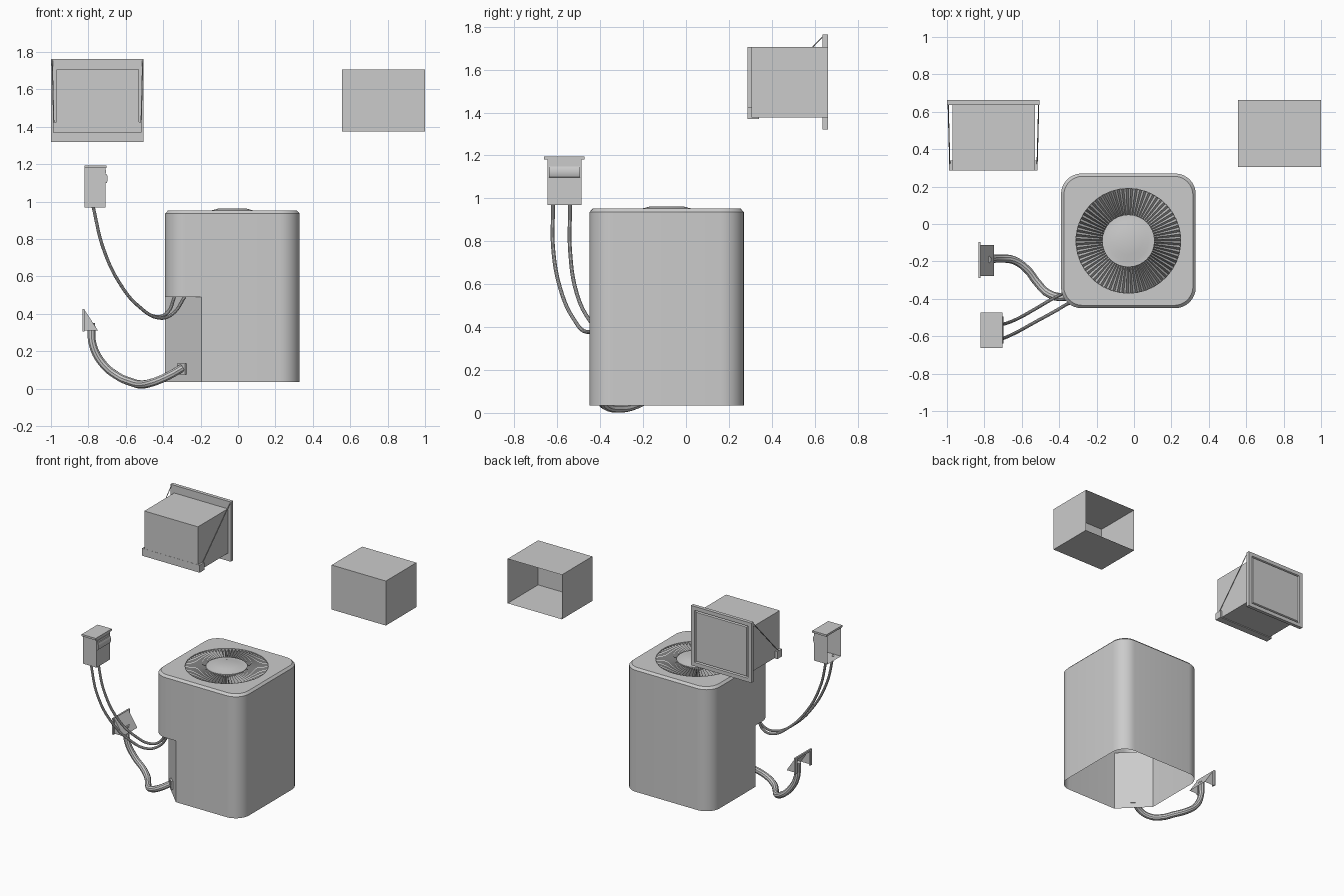
import bpy, bmesh
from math import cos, sin, pi, radians
from mathutils import Matrix, Vector

if "Cube" in bpy.data.objects:
    bpy.data.objects.remove(bpy.data.objects["Cube"])


def make(name, verts, faces, smooth=False):
    me = bpy.data.meshes.new(name)
    me.from_pydata(verts, [], faces)
    bm = bmesh.new()
    bm.from_mesh(me)
    bmesh.ops.recalc_face_normals(bm, faces=bm.faces)
    bm.to_mesh(me)
    bm.free()
    ob = bpy.data.objects.new(name, me)
    bpy.context.collection.objects.link(ob)
    if smooth:
        smooth_shade(ob)
    return ob


def smooth_shade(ob):
    bpy.ops.object.select_all(action='DESELECT')
    ob.select_set(True)
    bpy.context.view_layer.objects.active = ob
    bpy.ops.object.shade_smooth_by_angle(angle=radians(30))


def box(name, x, y, z, open_side=None, rot=0, insets=()):
    """Box from (min, max) ranges; open_side drops one face, insets step that +y face in."""
    bm = bmesh.new()
    size = (x[1] - x[0], y[1] - y[0], z[1] - z[0])
    mid = ((x[0] + x[1]) / 2, (y[0] + y[1]) / 2, (z[0] + z[1]) / 2)
    bmesh.ops.create_cube(bm, size=1, matrix=Matrix.Diagonal((*size, 1)))
    bm.normal_update()
    if open_side:
        bmesh.ops.delete(bm, geom=[f for f in bm.faces if f.normal.dot(Vector(open_side)) > 0.9],
                         context='FACES_ONLY')
    if insets:
        face = [f for f in bm.faces if f.normal.y > 0.9]
        for t, d in insets:
            bmesh.ops.inset_individual(bm, faces=face, thickness=t, depth=d)
    bm.transform(Matrix.Translation(mid) @ Matrix.Rotation(rot, 4, 'Z'))
    me = bpy.data.meshes.new(name)
    bm.to_mesh(me)
    bm.free()
    ob = bpy.data.objects.new(name, me)
    bpy.context.collection.objects.link(ob)
    return ob


def tube(name, pts, r, sides=3):
    cu = bpy.data.curves.new(name, 'CURVE')
    cu.dimensions = '3D'
    cu.bevel_depth, cu.bevel_resolution, cu.resolution_u = r, sides, 8
    cu.use_fill_caps = True
    sp = cu.splines.new('BEZIER')
    sp.bezier_points.add(len(pts) - 1)
    for b, p in zip(sp.bezier_points, pts):
        b.co = p
        b.handle_left_type = b.handle_right_type = 'AUTO'
    ob = bpy.data.objects.new(name, cu)
    bpy.context.collection.objects.link(ob)
    bpy.ops.object.select_all(action='DESELECT')
    ob.select_set(True)
    bpy.context.view_layer.objects.active = ob
    bpy.ops.object.convert(target='MESH')
    smooth_shade(bpy.context.object)


def ring_quads(a, b):
    n = len(a)
    return [(a[i], a[(i + 1) % n], b[(i + 1) % n], b[i]) for i in range(n)]


# Condenser cabinet: rounded square shell, open below, front-left corner cut away
CX, CY, CUT = -0.03, -0.09, 0.195


def outline(h, r, z):
    pts = []
    for c, (sx, sy) in enumerate([(1, 1), (-1, 1), (-1, -1), (1, -1)]):
        if c == 2:
            pts.append((CX - h, CY - h + CUT, z))
        for k in range(9):
            a = (c + k / 8) * pi / 2
            pts.append((CX + sx * (h - r) + r * cos(a), CY + sy * (h - r) + r * sin(a), z))
        if c == 2:
            pts.append((CX - h + CUT, CY - h, z))
    return pts


N = 38
verts = outline(0.36, 0.11, 0.49) + outline(0.36, 0.11, 0.936) + outline(0.345, 0.1, 0.952)
for rz in (0.952, 0.915):
    verts += [(CX + 0.28 * cos((i + .5) * 2 * pi / N), CY + 0.28 * sin((i + .5) * 2 * pi / N), rz)
              for i in range(N)]
rings = [list(range(k * N, k * N + N)) for k in range(5)]
faces = [q for a, b in zip(rings, rings[1:]) for q in ring_quads(a, b)]
keep = [i for i in range(N) if not 19 <= i <= 27]
low = list(range(len(verts), len(verts) + len(keep)))
verts += [(verts[i][0], verts[i][1], 0.035) for i in keep]
faces += ring_quads(low, keep)
faces.append(tuple(range(18, 29)))
faces = [f for f in faces if f[2:] != (28, 18)] + [f for f in faces if f[2:] == (28, 18)]
make("condenser_cabinet", verts, faces, True)

# Fan grille: pleated radial louvres
B = 72
verts = []
for i in range(2 * B):
    a = i * pi / B
    z = 0.951 if i % 2 else 0.922
    verts += [(CX + r * cos(a), CY + r * sin(a), z) for r in (0.135, 0.28)]
make("fan_grille", verts, ring_quads(range(0, 4 * B, 2), range(1, 4 * B, 2)))

# Fan hub: stepped disc
prof = [(0.14, 0.92), (0.14, 0.953), (0.108, 0.954), (0.075, 0.963)]
S = 32
verts = [(CX + r * cos(i * 2 * pi / S), CY + r * sin(i * 2 * pi / S), z)
         for r, z in prof for i in range(S)]
rings = [list(range(k * S, k * S + S)) for k in range(len(prof))]
make("fan_hub", verts, [q for a, b in zip(rings, rings[1:]) for q in ring_quads(a, b)]
     + [tuple(rings[-1])], True)

# Window unit: casing, wall frame with grooved panel, front rail and two stays
box("window_unit_casing", (-0.97, -0.53), (0.287, 0.64), (1.376, 1.706))
box("window_frame", (-1.0, -0.505), (0.637, 0.663), (1.32, 1.763),
    insets=((0.04, 0), (0.008, -0.01), (0.008, 0.01)))
box("support_rail", (-0.988, -0.515), (0.286, 0.34), (1.37, 1.425))
for side, s in (("left", -1), ("right", 1)):
    mx = -0.7515
    tube("stay_" + side, [(mx + s * 0.233, 0.3, 1.40), (mx + s * 0.242, 0.64, 1.757)], 0.003, 1)

# Wall sleeve: box open at the back
box("wall_sleeve", (0.555, 1.0), (0.305, 0.663), (1.376, 1.706), open_side=(0, 1, 0))

# Electrical disconnect: box open on the wall side, lid, handle cover
box("disconnect_box", (-0.82, -0.709), (-0.646, -0.487), (0.97, 1.185), open_side=(-1, 0, 0))
box("disconnect_lid", (-0.82, -0.704), (-0.662, -0.474), (1.18, 1.194))
box("disconnect_hinge", (-0.712, -0.706), (-0.64, -0.493), (1.152, 1.168))
prof = [(-0.712, 1.097), (-0.702, 1.1), (-0.697, 1.113), (-0.697, 1.135), (-0.703, 1.148),
        (-0.712, 1.15)]
n = len(prof)
make("disconnect_handle", [(x, y, z) for y in (-0.638, -0.494) for x, z in prof],
     ring_quads(range(n), range(n, 2 * n)) + [tuple(range(n)), tuple(range(n, 2 * n))], True)

# Two power conduits into the cut-away corner
tube("conduit_outer", [(-0.775, -0.62, 0.975), (-0.72, -0.618, 0.75), (-0.63, -0.58, 0.56),
                       (-0.53, -0.525, 0.44), (-0.42, -0.465, 0.378), (-0.35, -0.425, 0.4),
                       (-0.285, -0.41, 0.49)], 0.009)
tube("conduit_inner", [(-0.775, -0.54, 0.975), (-0.72, -0.54, 0.75), (-0.63, -0.51, 0.56),
                       (-0.53, -0.455, 0.44), (-0.43, -0.397, 0.385), (-0.375, -0.37, 0.41),
                       (-0.34, -0.36, 0.49)], 0.009)

# Refrigerant hose with its cabinet fitting
tube("refrigerant_hose", [(-0.785, -0.19, 0.35), (-0.775, -0.19, 0.23), (-0.72, -0.185, 0.13),
                          (-0.64, -0.195, 0.065), (-0.57, -0.245, 0.035), (-0.52, -0.31, 0.023),
                          (-0.46, -0.37, 0.033), (-0.38, -0.39, 0.065), (-0.3, -0.36, 0.11)],
     0.022)
box("hose_fitting", (-0.33, -0.27), (-0.36, -0.344), (0.075, 0.135), rot=radians(-45))

# Wall hood for the hose: sloped cover, open below and behind, on a thin wall flange
y0, y1 = -0.278, -0.112
make("hose_hood", [(-0.82, y0, 0.42), (-0.82, y1, 0.42), (-0.748, y0, 0.31), (-0.748, y1, 0.31),
                   (-0.82, y0, 0.31), (-0.82, y1, 0.31)],
     [(0, 1, 3, 2), (0, 2, 4), (1, 5, 3)])
for name, y, z in (("hood_flange_top", (-0.288, -0.096), (0.41, 0.425)),
                   ("hood_flange_front", (-0.288, -0.27), (0.305, 0.41)),
                   ("hood_flange_back", (-0.12, -0.096), (0.305, 0.41))):
    box(name, (-0.832, -0.82), y, z)
